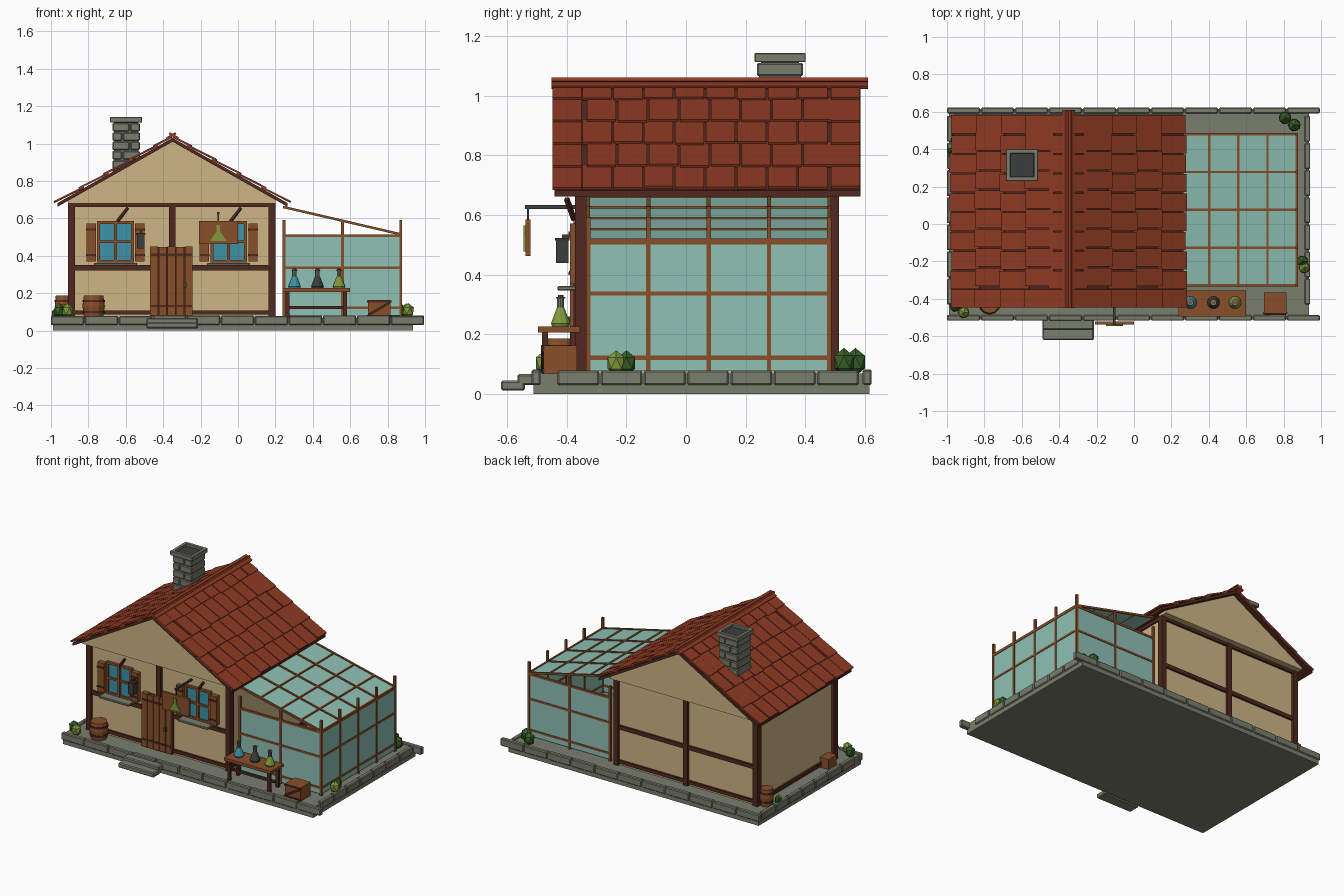
import bpy, bmesh, math, random
from mathutils import Matrix, Vector

random.seed(4)
old = bpy.data.objects.get("Cube")
if old:
    bpy.data.objects.remove(old, do_unlink=True)


def material(name, r, g, b):
    lin = [((c / 255 + 0.055) / 1.055) ** 2.4 for c in (r, g, b)] + [1]
    m = bpy.data.materials.new(name)
    m.use_nodes = True
    m.diffuse_color = lin
    m.node_tree.nodes["Principled BSDF"].inputs["Base Color"].default_value = lin
    return m


TILE = material("roof_red", 143, 58, 35)
WALL = material("plaster_beige", 205, 182, 134)
DARK = material("dark_timber", 80, 40, 30)
WOOD = material("warm_wood", 137, 80, 42)
STONE = material("grey_stone", 122, 126, 110)
IRON = material("dark_iron", 58, 63, 60)
GLASS = material("pale_teal_glass", 142, 193, 181)
BLUE = material("window_blue", 60, 146, 168)
LEAF = material("dark_leaf", 56, 98, 40)
LIME = material("light_green", 128, 154, 60)


def finish(name, bm, mat, bevel=0):
    me = bpy.data.meshes.new(name)
    bmesh.ops.recalc_face_normals(bm, faces=bm.faces)
    bm.to_mesh(me)
    bm.free()
    me.materials.append(mat)
    ob = bpy.data.objects.new(name, me)
    bpy.context.collection.objects.link(ob)
    if bevel:
        mod = ob.modifiers.new("bevel", 'BEVEL')
        mod.width, mod.segments = bevel, 1
    return ob


def cubes(name, mat, mats, bevel=0):
    bm = bmesh.new()
    for m in mats:
        bmesh.ops.create_cube(bm, size=1, matrix=m)
    return finish(name, bm, mat, bevel)


def span(x0, x1, y0, y1, z0, z1):
    return (Matrix.Translation(((x0 + x1) / 2, (y0 + y1) / 2, (z0 + z1) / 2))
            @ Matrix.Diagonal((x1 - x0, y1 - y0, z1 - z0, 1)))


def box(name, mat, *s, bevel=0):
    return cubes(name, mat, [span(*s)], bevel)


def rod(p, q, w):
    p, q = Vector(p), Vector(q)
    d = q - p
    return (Matrix.Translation((p + q) / 2) @ d.to_track_quat('Z', 'Y').to_matrix().to_4x4()
            @ Matrix.Diagonal((w, w, d.length, 1)))


def prism(name, mat, pts, y0, y1):
    bm = bmesh.new()
    f = bm.faces.new([bm.verts.new((x, y0, z)) for x, z in pts])
    ext = bmesh.ops.extrude_face_region(bm, geom=[f])
    vs = [v for v in ext["geom"] if isinstance(v, bmesh.types.BMVert)]
    bmesh.ops.translate(bm, verts=vs, vec=(0, y1 - y0, 0))
    return finish(name, bm, mat)


def lathe(name, mat, x, y, profile, n=10):
    bm = bmesh.new()
    rings = [[bm.verts.new((x + r * math.cos(i * math.tau / n), y + r * math.sin(i * math.tau / n), z))
              for i in range(n)] for r, z in profile]
    for a, b in zip(rings, rings[1:]):
        for i in range(n):
            bm.faces.new((a[i], a[(i + 1) % n], b[(i + 1) % n], b[i]))
    bm.faces.new(rings[0])
    bm.faces.new(rings[-1])
    return finish(name, bm, mat)


# Stone base, kerb stones and steps
box("base_slab", STONE, -0.99, 0.935, -0.51, 0.615, 0, 0.07)
kerb = []
for i in range(11):
    x = -1 + i * 2 / 11
    for y in (-0.517, 0.592):
        kerb.append(span(x, x + 0.176, y, y + 0.03, 0.03, 0.08 + random.uniform(-.003, .003)))
for i in range(7):
    y = -0.43 + i * 0.145
    for x in (-1, 0.912):
        kerb.append(span(x, x + 0.03, y, y + 0.138, 0.03, 0.08))
cubes("kerb_stones", STONE, kerb, 0.005)
cubes("front_steps", STONE, [span(-0.49, -0.215, -0.62, -0.54, 0.012, 0.045),
                             span(-0.49, -0.215, -0.565, -0.49, 0.03, 0.067)], 0.006)

# House walls and gables
box("house_walls", WALL, -0.89, 0.185, -0.355, 0.495, 0.06, 0.69)
for name, y0, y1 in (("front_gable", -0.41, -0.34), ("back_gable", 0.48, 0.55)):
    prism(name, WALL, [(-0.91, 0.68), (0.2, 0.68), (0.2, 0.7), (-0.35, 1.01), (-0.91, 0.7)], y0, y1)

# Timber framing
frame = []
for y0, y1 in ((-0.372, -0.33), (0.47, 0.512)):
    for x in (-0.908, 0.163):
        frame.append(span(x, x + 0.037, y0, y1, 0.07, 0.685))
    frame.append(span(-0.37, -0.334, y0, y1, 0.07, 0.68))
    for z0, z1 in ((0.085, 0.108), (0.322, 0.35), (0.66, 0.682)):
        frame.append(span(-0.9, 0.195, y0 + 0.004, y1 - 0.004, z0, z1))
for x in (-0.904, 0.166):
    for z in (0.085, 0.662):
        frame.append(span(x, x + 0.03, -0.34, 0.48, z, z + 0.022))
cubes("timber_frame", DARK, frame)

# Roof boards, overlapping tiles and ridge
ANG = math.radians(29.5)
EAVE = 0.615
tiles, ridge = [], []
for s in (1, -1):
    drop = EAVE * math.tan(ANG)
    prism("roof_boards", DARK, [(-0.35, 1.01), (-0.35, 1.03), (-0.35 + s * EAVE, 1.03 - drop),
                                (-0.35 + s * EAVE, 1.01 - drop)], -0.44, 0.585)
    slope = Matrix.Translation((-0.35, 0, 1.03)) @ Matrix.Rotation(s * ANG, 4, 'Y')
    length, row_len = EAVE / math.cos(ANG) + 0.008, 0.152
    for row in range(5):
        low = length - row * row_len
        top = max(low - row_len - 0.02, 0)
        shift = 0.012 if row % 2 else -0.004
        for c in range(10):
            y = -0.398 + c * 0.1035 + shift * (0 < c < 9)
            lo = low + random.uniform(-0.006, 0.006)
            tiles.append(slope @ Matrix.Translation((s * (lo + top) / 2, y, 0.009))
                         @ Matrix.Rotation(-s * 0.05, 4, 'Y')
                         @ Matrix.Diagonal((lo - top, 0.097, 0.01, 1)))
    ridge.append(Matrix.Translation((-0.35, 0.08, 1.045)) @ Matrix.Rotation(s * ANG, 4, 'Y')
                 @ Matrix.Translation((s * 0.008, 0, 0)) @ Matrix.Diagonal((0.056, 1.06, 0.013, 1)))
cubes("roof_tiles", TILE, tiles)
cubes("ridge_cap", TILE, ridge)

# Chimney
CX, CY = -0.598, 0.315
box("chimney_core", STONE, CX - 0.066, CX + 0.066, CY - 0.07, CY + 0.07, 0.8, 1.11)
bricks = []
for i in range(6):
    z, split = 0.815 + i * 0.05, 0.02 if i % 2 else -0.02
    for x0, x1 in ((-0.073, split - 0.003), (split + 0.003, 0.073)):
        bricks.append(span(CX + x0, CX + x1, CY - 0.077, CY + 0.077, z, z + 0.045))
cubes("chimney_stones", STONE, bricks, 0.005)
rim = [span(CX + a - 0.012, CX + a + 0.012, CY - 0.086, CY + 0.086, 1.112, 1.142) for a in (-0.074, 0.074)]
rim += [span(CX - 0.08, CX + 0.08, CY + a - 0.012, CY + a + 0.012, 1.112, 1.142) for a in (-0.074, 0.074)]
cubes("chimney_rim", STONE, rim, 0.003)
box("chimney_opening", IRON, CX - 0.064, CX + 0.064, CY - 0.064, CY + 0.064, 1.1, 1.125)

# Plank door
box("door_backing", DARK, -0.468, -0.242, -0.378, -0.35, 0.075, 0.447)
cubes("door_planks", WOOD, [span(-0.47 + i * 0.0465, -0.428 + i * 0.0465, -0.388, -0.355, 0.08,
                                 0.45 - 0.004 * (i % 2)) for i in range(5)])
cubes("door_straps", DARK, [span(-0.465, -0.245, -0.392, -0.385, z, z + 0.012) for z in (0.125, 0.4)])
box("door_handle", IRON, -0.292, -0.276, -0.402, -0.385, 0.23, 0.26)

# Windows with sills and shutters
for cx, side in ((-0.655, "left"), (-0.05, "right")):
    box(side + "_window_glass", BLUE, cx - 0.09, cx + 0.09, -0.364, -0.35, 0.37, 0.575)
    bars = [span(cx + a - 0.008, cx + a + 0.008, -0.376, -0.35, 0.365, 0.585) for a in (-0.09, 0, 0.09)]
    bars += [span(cx - 0.098, cx + 0.098, -0.374, -0.35, z, z + 0.014) for z in (0.363, 0.468, 0.571)]
    cubes(side + "_window_frame", WOOD, bars)
    box(side + "_window_sill", STONE, cx - 0.115, cx + 0.115, -0.43, -0.35, 0.347, 0.362, bevel=0.003)
    cubes(side + "_shutters", WOOD, [span(cx + a - 0.025, cx + a + 0.025, -0.388, -0.355, 0.37, 0.572)
                                     for a in (-0.13, 0.13)])
    cubes(side + "_shutter_bars", DARK, [span(cx + a - 0.027, cx + a + 0.027, -0.393, -0.387, z, z + 0.01)
                                         for a in (-0.13, 0.13) for z in (0.4, 0.535)])
    cubes(side + "_strut", DARK, [rod((cx + 0.01, -0.375, 0.585), (cx + 0.065, -0.4, 0.655), 0.014)])

# Hanging sign with flask plate
box("sign_board", WOOD, -0.208, 0.0, -0.537, -0.521, 0.463, 0.585)
cubes("sign_bracket", IRON, [rod((-0.105, -0.36, 0.627), (-0.105, -0.54, 0.627), 0.012),
                             rod((-0.105, -0.529, 0.58), (-0.105, -0.529, 0.627), 0.007)])
prism("sign_flask", LIME, [(-0.15, 0.478), (-0.06, 0.478), (-0.095, 0.53), (-0.095, 0.565),
                           (-0.115, 0.565), (-0.115, 0.53)], -0.545, -0.537)

# Wall lantern
box("lantern", IRON, -0.54, -0.5, -0.435, -0.393, 0.44, 0.515)
box("lantern_cap", DARK, -0.545, -0.495, -0.438, -0.39, 0.515, 0.523)
box("lantern_arm", IRON, -0.525, -0.515, -0.415, -0.36, 0.523, 0.535)

# Greenhouse
X0, X1, Y0, Y1 = 0.246, 0.87, -0.328, 0.48
XS = [X0 + i * (X1 - X0) / 4 for i in range(5)]
YS = [Y0 + i * (Y1 - Y0) / 4 for i in range(5)]


def roof_z(x):
    return 0.66 - (x - X0) * 0.145 / (X1 - X0)


for name, y in (("front", Y0), ("back", Y1)):
    box("greenhouse_%s_glass" % name, GLASS, X0, X1, y - 0.003, y + 0.003, 0.08, 0.51)
box("greenhouse_side_glass", GLASS, X1 - 0.003, X1 + 0.003, Y0, Y1, 0.08, 0.51)
prism("greenhouse_roof_glass", GLASS, [(X0, roof_z(X0)), (X1, roof_z(X1)), (X1, roof_z(X1) - 0.005),
                                       (X0, roof_z(X0) - 0.005)], Y0, Y1)
gh = [rod((x, y, 0.07), (x, y, 0.592), 0.015) for x in XS[::2] for y in (Y0, Y1)]
gh += [rod((X1, y, 0.07), (X1, y, 0.592), 0.015) for y in YS[1:4]]
for z in (0.122, 0.337, 0.508):
    gh += [rod((X0, y, z), (X1, y, z), 0.014) for y in (Y0, Y1)]
    gh.append(rod((X1, Y0, z), (X1, Y1, z), 0.014))
gh += [rod((X0, y, roof_z(X0)), (X1, y, roof_z(X1)), 0.013) for y in YS]
gh += [rod((x, Y0, roof_z(x)), (x, Y1, roof_z(x)), 0.012) for x in XS]
cubes("greenhouse_frame", WOOD, gh)

# Work table and flasks
box("table_top", WOOD, 0.238, 0.598, -0.495, -0.355, 0.207, 0.227)
legs = [span(x, x + 0.02, y, y + 0.02, 0.07, 0.207) for x in (0.255, 0.562) for y in (-0.482, -0.388)]
legs += [span(0.26, 0.58, -0.43, -0.415, 0.115, 0.132)]
cubes("table_legs", DARK, legs)
for x, mat, name in ((0.302, BLUE, "blue"), (0.425, IRON, "dark"), (0.54, LIME, "green")):
    lathe(name + "_flask", mat, x, -0.42, [(0.03, 0.227), (0.034, 0.237), (0.013, 0.29)])
    lathe(name + "_flask_neck", STONE, x, -0.42, [(0.012, 0.288), (0.012, 0.318), (0.017, 0.325)])
    lathe(name + "_flask_cork", WOOD, x, -0.42, [(0.01, 0.32), (0.01, 0.332)])

# Barrels and crates
for name, x, y, r in (("front_barrel", -0.772, -0.425, 0.06), ("back_barrel", -0.935, 0.45, 0.045)):
    lathe(name, WOOD, x, y, [(r * 0.85, 0.07), (r, 0.13), (r * 0.87, 0.187)], 12)
    for z in (0.1, 0.158):
        lathe(name + "_hoop", DARK, x, y, [(r, z - 0.006), (r, z + 0.006)], 12)
box("front_crate", WOOD, 0.695, 0.815, -0.477, -0.365, 0.07, 0.163)
cubes("front_crate_trim", DARK, [rod((0.7, -0.479, 0.085), (0.81, -0.479, 0.15), 0.013)]
      + [span(0.69, 0.82, -0.482, -0.474, z, z + 0.012) for z in (0.072, 0.15)])
box("side_crate", WOOD, -0.955, -0.89, -0.29, -0.2, 0.07, 0.14)

# Faceted bushes, each a dark and a light clump
for i, (x, y, r) in enumerate(((-0.935, -0.455, 0.045), (0.905, -0.215, 0.045),
                               (0.83, 0.55, 0.05), (-0.975, 0.38, 0.028))):
    for name, mat, off in (("dark", LEAF, -0.5), ("light", LIME if i != 2 else LEAF, 0.6)):
        bm = bmesh.new()
        m = (Matrix.Translation((x + r * off * (0.9 if i in (0, 2) else 0.2), y - r * off * 0.7, 0.075 + r * 0.65))
             @ Matrix.Diagonal((0.75, 0.75, 0.95, 1)))
        bmesh.ops.create_icosphere(bm, subdivisions=1, radius=r, matrix=m)
        finish("%s_bush_%d" % (name, i + 1), bm, mat)
